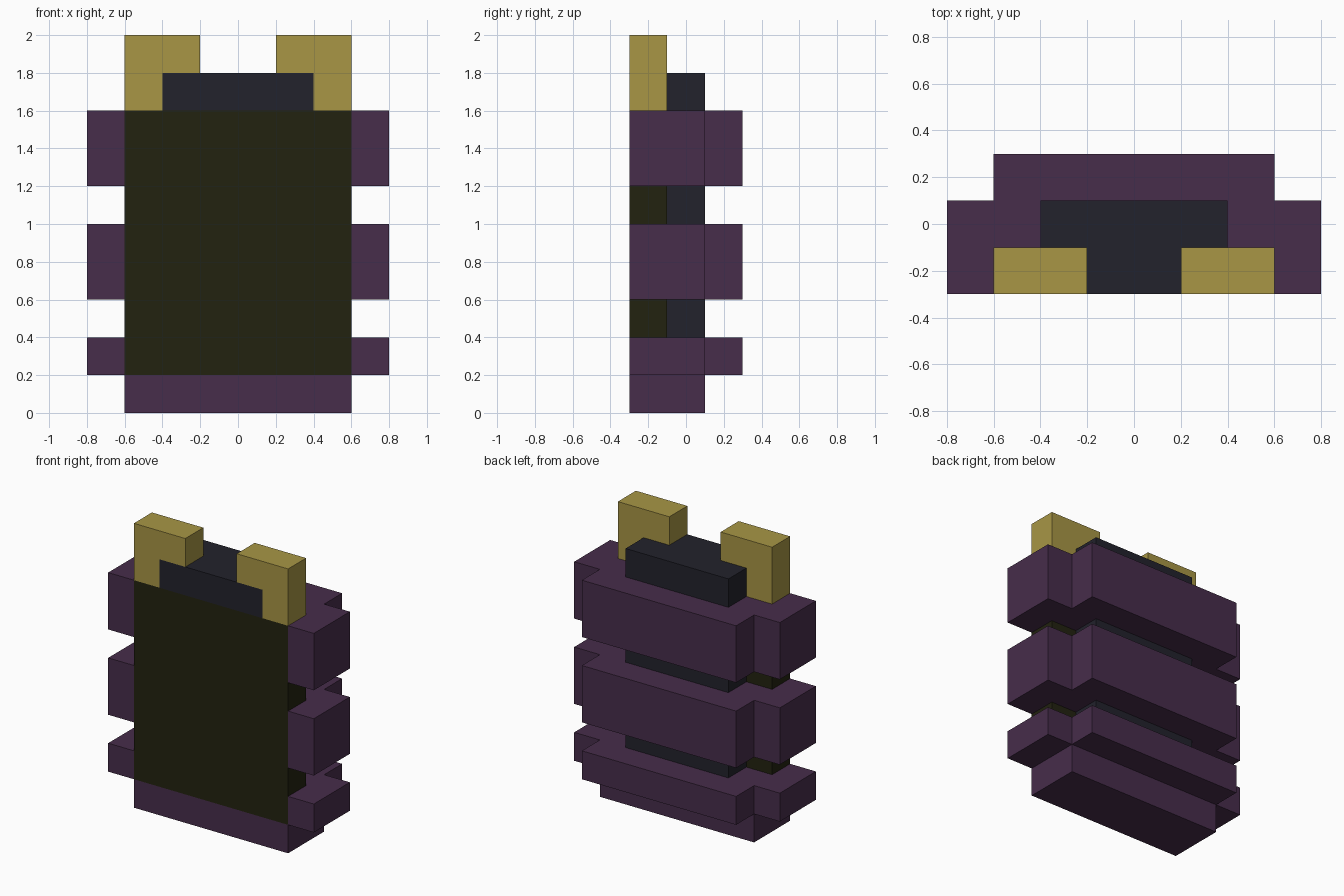
import bpy
import bmesh
from mathutils import Vector

cube = bpy.data.objects.get("Cube")
if cube:
    bpy.data.objects.remove(cube, do_unlink=True)


def material(name, r, g, b):
    mat = bpy.data.materials.new(name)
    mat.use_nodes = True
    mat.diffuse_color = (r, g, b, 1)
    bsdf = next(n for n in mat.node_tree.nodes if n.type == 'BSDF_PRINCIPLED')
    bsdf.inputs["Base Color"].default_value = (r, g, b, 1)
    return mat


purple = material("dark purple", 0.063, 0.026, 0.070)
gold = material("dull gold", 0.392, 0.305, 0.060)
olive = material("blackish olive", 0.016, 0.016, 0.005)
slate = material("dark slate", 0.016, 0.016, 0.025)

# How a profile point (a, b) at depth d maps to x, y, z
PLANES = {
    'X': lambda a, b, d: Vector((d, a, b)),
    'Y': lambda a, b, d: Vector((a, d, b)),
    'Z': lambda a, b, d: Vector((a, b, d)),
}


def prism(name, profile, axis, low, high, mat):
    """Extrude a flat profile along an axis into a solid."""
    place = PLANES[axis]
    bm = bmesh.new()
    face = bm.faces.new([bm.verts.new(place(a, b, low)) for a, b in profile])
    result = bmesh.ops.extrude_face_region(bm, geom=[face], use_keep_orig=True)
    moved = [g for g in result["geom"] if isinstance(g, bmesh.types.BMVert)]
    bmesh.ops.translate(bm, verts=moved, vec=place(0, 0, high - low))
    bmesh.ops.recalc_face_normals(bm, faces=bm.faces)
    mesh = bpy.data.meshes.new(name)
    bm.to_mesh(mesh)
    bm.free()
    mesh.materials.append(mat)
    obj = bpy.data.objects.new(name, mesh)
    bpy.context.collection.objects.link(obj)
    return obj


def box(name, x, y, z, mat):
    corners = [(x[0], y[0]), (x[1], y[0]), (x[1], y[1]), (x[0], y[1])]
    return prism(name, corners, 'Z', z[0], z[1], mat)


# Base and front panel
box("base", (-0.6, 0.6), (-0.3, 0.1), (0, 0.2), purple)
box("front_panel", (-0.6, 0.6), (-0.3, -0.1), (0.2, 1.6), olive)

# Inner core, with a collar reaching forward over the panel
core = [(-0.1, 0.2), (0.1, 0.2), (0.1, 1.8), (-0.3, 1.8), (-0.3, 1.6), (-0.1, 1.6)]
prism("core", core, 'X', -0.4, 0.4, slate)

# Bands wrapping the sides and back
half = [(0.6, -0.1), (0.6, -0.3), (0.8, -0.3), (0.8, 0.1), (0.6, 0.1), (0.6, 0.3)]
band = half + [(-x, y) for x, y in reversed(half)]
for level, low, high in (("lower", 0.2, 0.4), ("middle", 0.6, 1.0), ("upper", 1.2, 1.6)):
    prism(level + "_band", band, 'Z', low, high, purple)

# Shoulder pieces notched around the collar
shoulder = [(0.2, 1.8), (0.4, 1.8), (0.4, 1.6), (0.6, 1.6), (0.6, 2.0), (0.2, 2.0)]
for side, sign in (("left", 1), ("right", -1)):
    prism(side + "_shoulder", [(sign * x, z) for x, z in shoulder], 'Y', -0.3, -0.1, gold)
